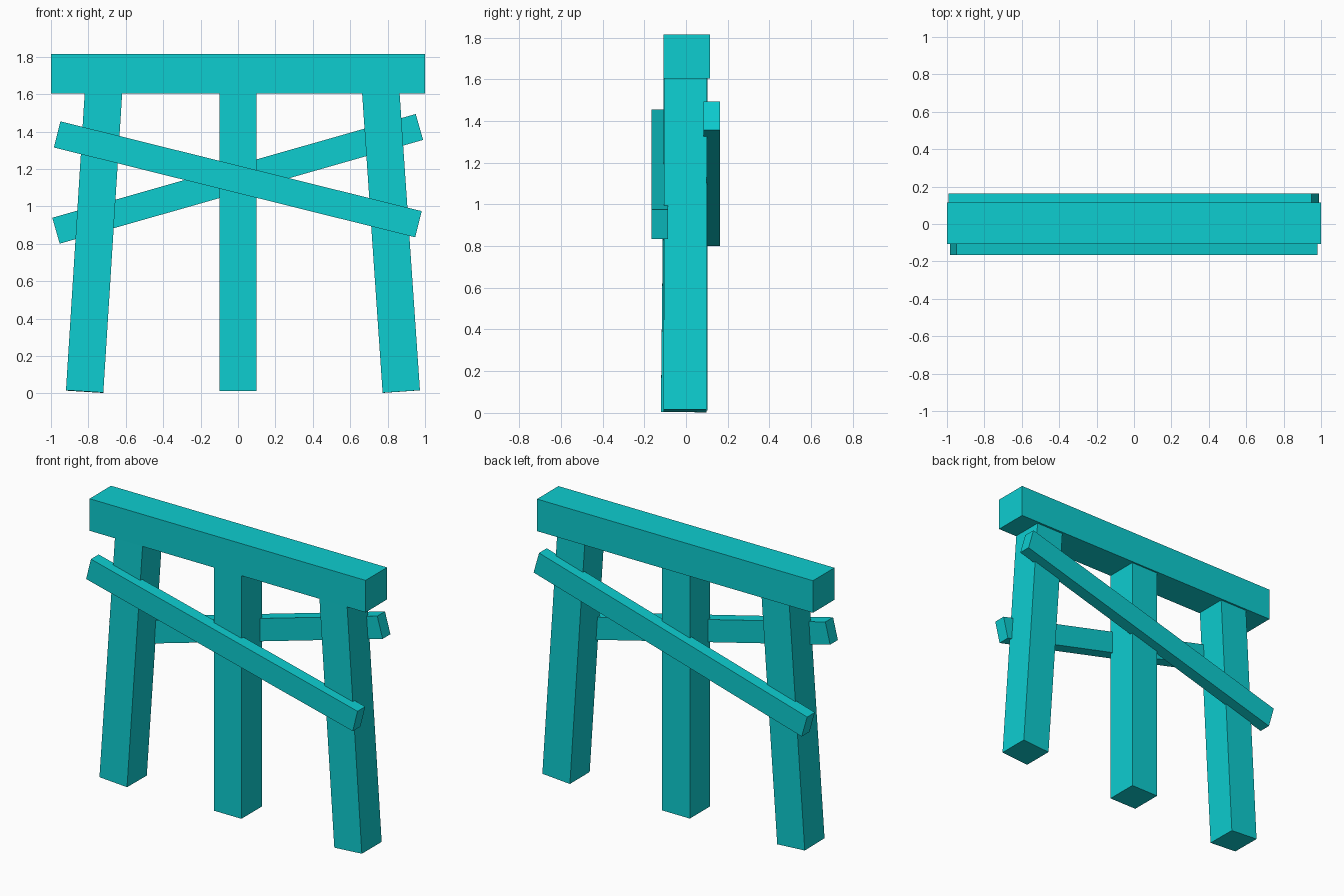
import bpy
from mathutils import Vector

cube = bpy.data.objects.get("Cube")
if cube:
    bpy.data.objects.remove(cube, do_unlink=True)

# Single painted colour
paint = bpy.data.materials.new("turquoise")
paint.use_nodes = True
colour = (0.004, 0.61, 0.63, 1)
paint.diffuse_color = colour
paint.node_tree.nodes["Principled BSDF"].inputs["Base Color"].default_value = colour


def timber(name, start, end, width, depth):
    """Square-cut timber from start to end; depth runs front to back."""
    start, end = Vector(start), Vector(end)
    axis = end - start
    bpy.ops.mesh.primitive_cube_add(size=1)
    obj = bpy.context.object
    obj.name = name
    obj.data.materials.append(paint)
    z = axis.normalized()
    x = Vector((0, 1, 0)).cross(z).normalized()
    y = z.cross(x)
    for v in obj.data.vertices:
        c = v.co.copy()
        v.co = x * c.x * width + y * c.y * depth + z * c.z * axis.length
    obj.location = (start + end) / 2
    return obj


# Top beam
timber("top_beam", (-1, 0.003, 1.71), (1, 0.003, 1.71), 0.21, 0.222)

# Three posts, the outer two splayed
timber("right_post", (-0.82, -0.018, 0.01), (-0.716, 0, 1.66), 0.2, 0.205)
timber("middle_post", (0, -0.002, 0.012), (0, -0.002, 1.66), 0.2, 0.21)
timber("left_post", (0.873, -0.005, 0.01), (0.76, -0.002, 1.66), 0.2, 0.205)

# Crossed braces on the front and back
timber("front_brace", (-0.967, -0.126, 1.385), (0.965, -0.126, 0.905), 0.144, 0.08)
timber("back_brace", (-0.973, 0.124, 0.87), (0.97, 0.124, 1.425), 0.144, 0.08)
